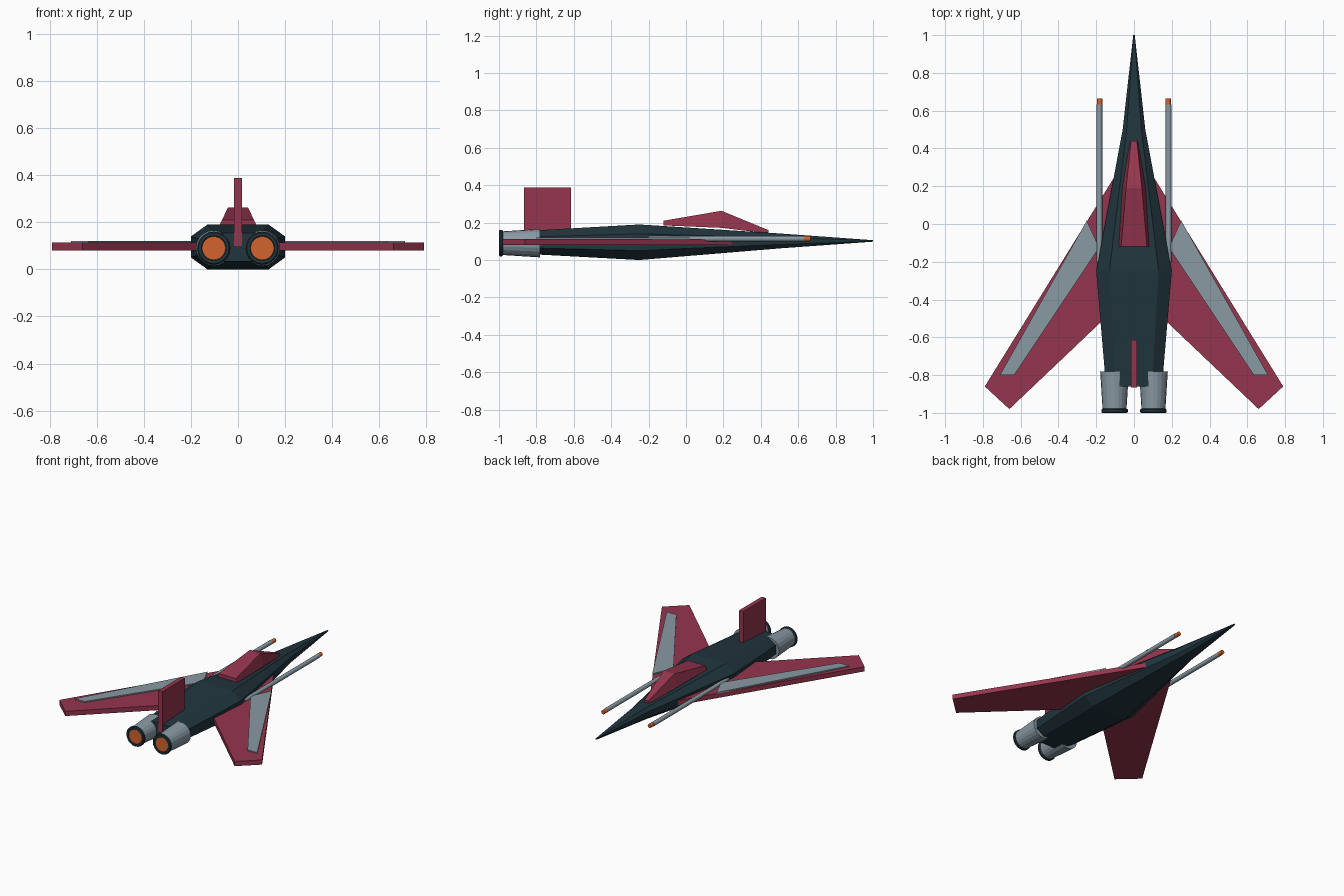
import bpy, bmesh, math
from mathutils import Matrix, Vector

if "Cube" in bpy.data.objects:
    bpy.data.objects.remove(bpy.data.objects["Cube"])


def material(name, rgb):
    m = bpy.data.materials.new(name)
    m.diffuse_color = (*rgb, 1)
    m.use_nodes = True
    m.node_tree.nodes["Principled BSDF"].inputs["Base Color"].default_value = m.diffuse_color
    return m


DARK = material("dark_teal", (0.015, 0.036, 0.048))
RED = material("crimson", (0.30, 0.036, 0.075))
SILVER = material("blue_silver", (0.25, 0.32, 0.37))
ORANGE = material("orange", (0.65, 0.125, 0.026))


def finish(name, bm, mat, smooth=False):
    bmesh.ops.recalc_face_normals(bm, faces=bm.faces)
    me = bpy.data.meshes.new(name)
    bm.to_mesh(me)
    bm.free()
    me.materials.append(mat)
    ob = bpy.data.objects.new(name, me)
    bpy.context.collection.objects.link(ob)
    if smooth:
        bpy.context.view_layer.objects.active = ob
        ob.select_set(True)
        bpy.ops.object.shade_smooth_by_angle(angle=math.radians(40))
        ob.select_set(False)
    return ob


def loft(name, rings, mat, smooth=False):
    """Skin a list of equal-length point rings and cap both ends."""
    bm = bmesh.new()
    rows = [[bm.verts.new(p) for p in r] for r in rings]
    n = len(rows[0])
    for a, b in zip(rows, rows[1:]):
        for i in range(n):
            j = (i + 1) % n
            bm.faces.new((a[i], a[j], b[j], b[i]))
    bm.faces.new(rows[0])
    bm.faces.new(rows[-1])
    return finish(name, bm, mat, smooth)


def plate(name, outline, z0, z1, mat):
    return loft(name, [[(x, y, z) for x, y in outline] for z in (z0, z1)], mat)


def turned(name, x, z, profile, sides, mat, smooth=False):
    """Round part along y from (y, radius) pairs."""
    angles = [2 * math.pi * i / sides for i in range(sides)]
    rings = [[(x + r * math.cos(a), y, z + r * math.sin(a)) for a in angles]
             for y, r in profile]
    return loft(name, rings, mat, smooth)


def octagon(y, hw, z0, z1):
    zc, hz = (z0 + z1) / 2, (z1 - z0) / 2
    pts = [(1, 0.47), (0.65, 1), (-0.65, 1), (-1, 0.47),
           (-1, -0.47), (-0.65, -1), (0.65, -1), (1, -0.47)]
    return [(hw * u, y, zc + hz * v) for u, v in pts]


# Fuselage with a long pointed nose
loft("fuselage", [octagon(-0.86, 0.148, 0.033, 0.155),
                  octagon(-0.25, 0.2, 0.0, 0.19),
                  octagon(0.5, 0.06, 0.062, 0.142),
                  octagon(1.0, 0.004, 0.098, 0.106)], DARK)

# Canopy
loft("canopy", [[(-b, y, z0), (b, y, z0), (t, y, z1), (-t, y, z1)]
                for y, b, t, z0, z1 in [(-0.12, 0.08, 0.068, 0.185, 0.21),
                                        (0.19, 0.062, 0.042, 0.172, 0.263),
                                        (0.44, 0.02, 0.015, 0.142, 0.16)]], RED)

# Tail fin
plate("tail_fin", [(-0.016, -0.865), (0.016, -0.865), (0.016, -0.615), (-0.016, -0.615)],
      0.10, 0.388, RED)

wing = [(0.06, 0.32), (0.79, -0.86), (0.66, -0.98), (0.06, -0.41)]
stripe = [(0.25, 0.018), (0.71, -0.80), (0.635, -0.80), (0.185, -0.125)]

for side, s in (("left", -1), ("right", 1)):
    # Swept wing and its painted panel
    plate(side + "_wing", [(s * x, y) for x, y in wing], 0.08, 0.113, RED)
    plate(side + "_wing_panel", [(s * x, y) for x, y in stripe], 0.112, 0.121, SILVER)
    # Long gun barrel and muzzle
    turned(side + "_barrel", s * 0.183, 0.114, [(-0.2, 0.015), (0.632, 0.015)], 12, SILVER, True)
    turned(side + "_muzzle", s * 0.181, 0.114, [(0.63, 0.014), (0.665, 0.014)], 12, ORANGE, True)
    # Engine nozzle, exhaust ring and glow
    cx, cz = s * 0.103, 0.09
    turned(side + "_engine", cx, cz, [(-0.985, 0.063), (-0.78, 0.076)], 20, SILVER)
    turned(side + "_exhaust_ring", cx, cz,
           [(-0.978, 0.064), (-0.983, 0.07), (-0.995, 0.07), (-1.0, 0.065),
            (-1.0, 0.053), (-0.994, 0.048)], 24, DARK, True)
    turned(side + "_exhaust_glow", cx, cz, [(-0.99, 0.05), (-0.996, 0.05)], 24, ORANGE)
